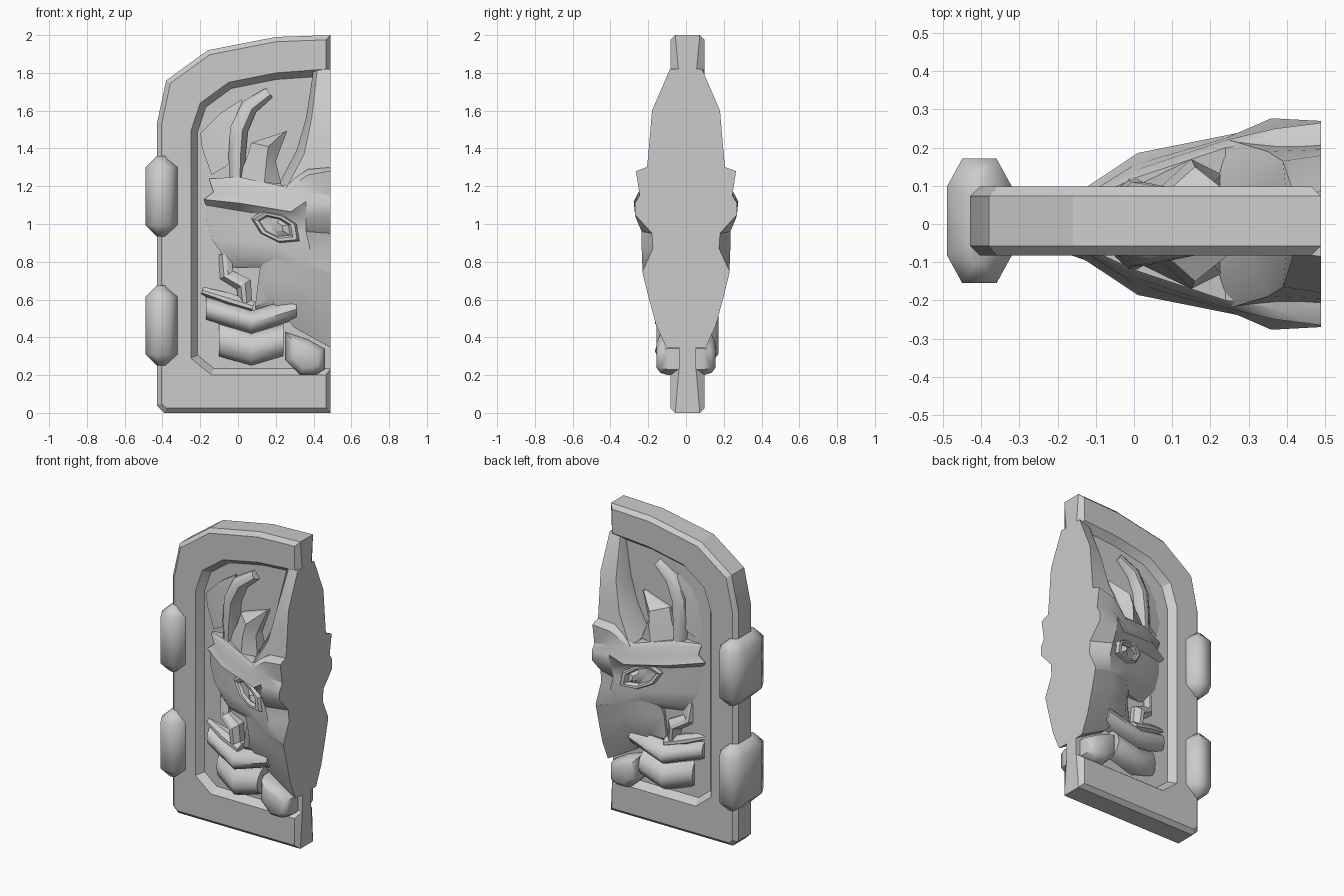
import bpy
import bmesh
from mathutils import Vector

cube = bpy.data.objects.get("Cube")
if cube:
    bpy.data.objects.remove(cube, do_unlink=True)

stone = bpy.data.materials.new("grey stone")
stone.use_nodes = True
grey = (0.6, 0.6, 0.6, 1)
stone.diffuse_color = grey
stone.node_tree.nodes["Principled BSDF"].inputs["Base Color"].default_value = grey

DOOR_MID = 0.008   # middle plane of the slab
PANEL = 0.045      # half thickness of the recessed panel
EDGE = 0.49        # straight meeting edge of the door leaf


def finish(name, bm, angle=0.6):
    """Turn a bmesh into a shaded object."""
    bmesh.ops.recalc_face_normals(bm, faces=bm.faces[:])
    mesh = bpy.data.meshes.new(name)
    bm.to_mesh(mesh)
    bm.free()
    mesh.materials.append(stone)
    obj = bpy.data.objects.new(name, mesh)
    bpy.context.collection.objects.link(obj)
    bpy.ops.object.select_all(action='DESELECT')
    obj.select_set(True)
    bpy.context.view_layer.objects.active = obj
    bpy.ops.object.shade_smooth_by_angle(angle=angle)
    return obj


def grid_faces(bm, rows, wrap=False):
    """Bridge consecutive rows of vertices with quads."""
    for upper, lower in zip(rows, rows[1:]):
        count = len(upper)
        for i in range(count if wrap else count - 1):
            j = (i + 1) % count
            bm.faces.new((upper[i], upper[j], lower[j], lower[i]))


def relief(name, rows, base=0.03, angle=0.6):
    """Carving on both sides of the door; points are (x, z, depth)."""
    bm = bmesh.new()
    for side in (-1, 1):
        grid = [[bm.verts.new((x, side * d, z)) for x, z, d in row] for row in rows]
        grid_faces(bm, grid)
        rim = (grid[0] + [row[-1] for row in grid[1:-1]] + grid[-1][::-1]
               + [row[0] for row in grid[-2:0:-1]])
        foot = [bm.verts.new((v.co.x, side * base, v.co.z)) for v in rim]
        grid_faces(bm, [rim, foot], wrap=True)
        bm.faces.new(foot)
    return finish(name, bm, angle)


def ridge(name, path, angle=0.6):
    """Tapering ridge; path points are (x, z, depth, half width)."""
    rows = []
    for i, (x, z, d, w) in enumerate(path):
        before, after = path[max(i - 1, 0)], path[min(i + 1, len(path) - 1)]
        run = Vector((after[0] - before[0], after[1] - before[1])).normalized()
        nx, nz = -run.y * w, run.x * w
        rows.append([(x + nx, z + nz, d * 0.75), (x + nx * 0.2, z + nz * 0.2, d),
                     (x - nx * 0.4, z - nz * 0.4, d), (x - nx, z - nz, d * 0.55)])
    return relief(name, rows, angle=angle)


def boss(name, outline, rings, angle=0.6):
    """Concentric rings (scale, lift) over an outline of (x, z, depth)."""
    bm = bmesh.new()
    cx = sum(p[0] for p in outline) / len(outline)
    cz = sum(p[1] for p in outline) / len(outline)
    for side in (-1, 1):
        loops = [[bm.verts.new((cx + (x - cx) * s, side * (d + lift), cz + (z - cz) * s))
                  for x, z, d in outline] for s, lift in rings]
        grid_faces(bm, loops, wrap=True)
        bm.faces.new(loops[-1])
    return finish(name, bm, angle)


def inset(path, amount):
    """Offset an open path towards its right, keeping the ends on the edge."""
    out = []
    for i, p in enumerate(path):
        a = Vector(path[max(i - 1, 0)])
        b = Vector(p)
        c = Vector(path[min(i + 1, len(path) - 1)])
        runs = [v.normalized() for v in (b - a, c - b) if v.length > 0]
        normals = [Vector((r.y, -r.x)) for r in runs]
        n = sum(normals, Vector((0, 0))).normalized()
        b = b + n * (amount / n.dot(normals[0]))
        out.append((EDGE if i in (0, len(path) - 1) else b.x, b.y))
    return out


# Door slab: bevelled border with a sunken panel
outer = [(EDGE, 0), (-0.39, 0), (-0.43, 0.04), (-0.43, 1.53),
         (-0.38, 1.76), (-0.16, 1.92), (0.2, 1.99), (EDGE, 2)]
inner = [(EDGE, 0.2), (-0.14, 0.2), (-0.25, 0.29), (-0.25, 1.49),
         (-0.2, 1.64), (-0.05, 1.75), (0.2, 1.8), (EDGE, 1.82)]
sunk = inset(inner, 0.035)
bm = bmesh.new()
for side in (-1, 1):
    rows = []
    for path, depth, back in ((outer, 0, 0), (outer, 0.065, 0), (inset(outer, 0.025), 0.09, 0.025),
                              (inner, 0.09, 0.025), (sunk, PANEL, 0), (sunk, 0, 0)):
        rows.append([bm.verts.new((min(x, EDGE - back), DOOR_MID + side * depth, z)) for x, z in path])
    grid_faces(bm, rows[:5])
    bm.faces.new(rows[4])
    for end in (0, -1):
        bm.faces.new([rows[k][end] for k in (1, 2, 3, 4)])
        bm.faces.new([rows[k][end] for k in (0, 1, 4, 5)])
    bm.faces.new((rows[4][0], rows[4][-1], rows[5][-1], rows[5][0]))
bmesh.ops.remove_doubles(bm, verts=bm.verts[:], dist=0.0005)
finish("door_slab", bm, 0.4)

# Hinges: chamfered blocks wrapped round the outer edge
section = [(0.085, 0.09), (0.045, 0.163), (-0.045, 0.163), (-0.085, 0.09)]
section += [(-x, -y) for x, y in section]
for name, low in (("lower_hinge", 0.25), ("upper_hinge", 0.935)):
    bm = bmesh.new()
    loops = [[bm.verts.new((-0.405 + x * sx, DOOR_MID + y * sy, low + h)) for x, y in section]
             for h, sx, sy in ((0, 0.3, 0.7), (0.06, 1, 1), (0.365, 1, 1), (0.425, 0.3, 0.7))]
    grid_faces(bm, loops, wrap=True)
    bm.faces.new(loops[0])
    bm.faces.new(loops[-1])
    finish(name, bm, 1.1)

# Crest rising from the forehead
relief("crest", [
    [(0.4, 1.82, 0.065), (0.42, 1.82, 0.075), (EDGE, 1.82, 0.085)],
    [(0.36, 1.56, 0.08), (0.39, 1.56, 0.165), (EDGE, 1.6, 0.18)],
    [(0.31, 1.39, 0.1), (0.35, 1.37, 0.19), (EDGE, 1.42, 0.195)],
    [(0.22, 1.22, 0.12), (0.25, 1.18, 0.22), (EDGE, 1.26, 0.21)]])

# Brow, eye area and upper cheek, running out into the panel on the left
relief("brow_and_face", [
    [(-0.15, 1.24, 0.05), (0, 1.25, 0.12), (0.24, 1.2, 0.2), (0.37, 1.29, 0.22), (EDGE, 1.3, 0.21)],
    [(-0.15, 1.23, 0.06), (0, 1.22, 0.14), (0.24, 1.17, 0.22), (0.37, 1.26, 0.25), (EDGE, 1.28, 0.265)],
    [(-0.13, 1.17, 0.06), (0, 1.16, 0.155), (0.24, 1.12, 0.225), (0.37, 1.17, 0.25), (EDGE, 1.15, 0.245)],
    [(-0.18, 1.13, 0.06), (0.01, 1.11, 0.186), (0.28, 1.065, 0.24), (0.36, 1.12, 0.277), (EDGE, 1.11, 0.27)],
    [(-0.17, 1.1, 0.045), (0.01, 1.07, 0.12), (0.26, 1.03, 0.175), (0.36, 1.03, 0.265), (EDGE, 1.05, 0.27)],
    [(-0.17, 1.03, 0.045), (0.04, 0.99, 0.12), (0.2, 0.97, 0.165), (0.36, 0.96, 0.235), (EDGE, 0.95, 0.18)],
    [(-0.14, 0.92, 0.045), (0.05, 0.9, 0.125), (0.2, 0.89, 0.18), (0.38, 0.88, 0.235), (EDGE, 0.87, 0.175)],
    [(-0.09, 0.85, 0.05), (0, 0.82, 0.105), (0.2, 0.82, 0.16), (0.36, 0.78, 0.215), (EDGE, 0.75, 0.23)],
    [(-0.08, 0.78, 0.04), (-0.02, 0.77, 0.045), (0.13, 0.77, 0.09), (0.34, 0.72, 0.19), (EDGE, 0.7, 0.22)]])

# Muzzle hanging below the nose, cut away underneath
relief("muzzle", [
    [(0.12, 0.8, 0.1), (0.2, 0.82, 0.16), (0.36, 0.78, 0.215), (EDGE, 0.74, 0.23)],
    [(0.11, 0.72, 0.07), (0.17, 0.72, 0.14), (0.31, 0.7, 0.18), (EDGE, 0.62, 0.2)],
    [(0.09, 0.56, 0.07), (0.17, 0.6, 0.12), (0.34, 0.62, 0.165), (EDGE, 0.47, 0.16)],
    [(0.1, 0.54, 0.06), (0.22, 0.55, 0.08), (0.3, 0.45, 0.09), (EDGE, 0.345, 0.105)]], angle=0.5)

# Eye: raised lid ring with a deep hollow and a small eyeball
lid = [(0.07, 1.03), (0.13, 1.07), (0.23, 1.05), (0.31, 1),
       (0.325, 0.91), (0.22, 0.9), (0.12, 0.95)]
boss("eye", [(x, z, 0.12 + 0.3 * x) for x, z in lid],
     [(1, -0.05), (1, 0), (0.9, 0.016), (0.72, 0.014), (0.6, -0.012), (0.3, 0)])

# Angular hook and ridge of the cheek
for name, path in (
        ("cheek_hook", [(-0.07, 0.84, 0.06, 0.035), (-0.06, 0.73, 0.08, 0.04),
                        (0.03, 0.68, 0.115, 0.045), (0.04, 0.58, 0.11, 0.035)]),
        ("cheek_ridge", [(-0.19, 0.645, 0.05, 0.022), (-0.05, 0.6, 0.1, 0.035),
                         (0.08, 0.56, 0.12, 0.03)])):
    ridge(name, path, angle=0.4)

# Two folded bands below the cheek
for name, xs, z, drop, height in (
        ("upper_jaw_band", (-0.17, 0.07, 0.31), 0.615, 0.075, 0.12),
        ("lower_jaw_band", (-0.1, 0.07, 0.24), 0.47, 0.05, 0.17)):
    rows = []
    for fall, swell in ((0, 0.6), (0.25, 0.9), (0.55, 1), (0.85, 0.85), (1, 0.55)):
        rows.append([(x, z - dip * drop - fall * height, d * swell)
                     for x, dip, d in zip(xs, (0, 1, 0), (0.08, 0.165, 0.15))])
    relief(name, rows, angle=0.8)

# Rounded chin knob
chin = [(0.25, 0.43), (0.37, 0.39), (0.46, 0.34), (0.46, 0.23), (0.41, 0.2), (0.33, 0.2), (0.25, 0.28)]
boss("chin", [(x, z, 0.115) for x, z in chin],
     [(1, -0.09), (1, -0.02), (0.88, 0.02), (0.6, 0.04)], angle=0.9)

# Curling tendril, its low leaf, and the flame-like tuft
ridge("tendril", [(-0.005, 1.24, 0.12, 0.04), (-0.005, 1.36, 0.115, 0.045),
                  (0.005, 1.5, 0.11, 0.048), (0.06, 1.62, 0.1, 0.045), (0.165, 1.695, 0.08, 0.03)],
      angle=0.9)
relief("tendril_leaf", [
    [(-0.2, 1.48, 0.046), (-0.1, 1.58, 0.05), (0.02, 1.66, 0.055)],
    [(-0.19, 1.4, 0.046), (-0.08, 1.5, 0.058), (0.02, 1.6, 0.07)],
    [(-0.14, 1.26, 0.05), (-0.07, 1.3, 0.07), (-0.02, 1.35, 0.08)]])
relief("tuft", [
    [(0.25, 1.49, 0.07), (0.255, 1.495, 0.075), (0.26, 1.49, 0.07)],
    [(0.07, 1.43, 0.07), (0.16, 1.41, 0.15), (0.225, 1.4, 0.09)],
    [(0.05, 1.36, 0.08), (0.15, 1.33, 0.17), (0.2, 1.33, 0.1)],
    [(0, 1.24, 0.1), (0.14, 1.22, 0.165), (0.23, 1.21, 0.13)]], angle=0.3)
